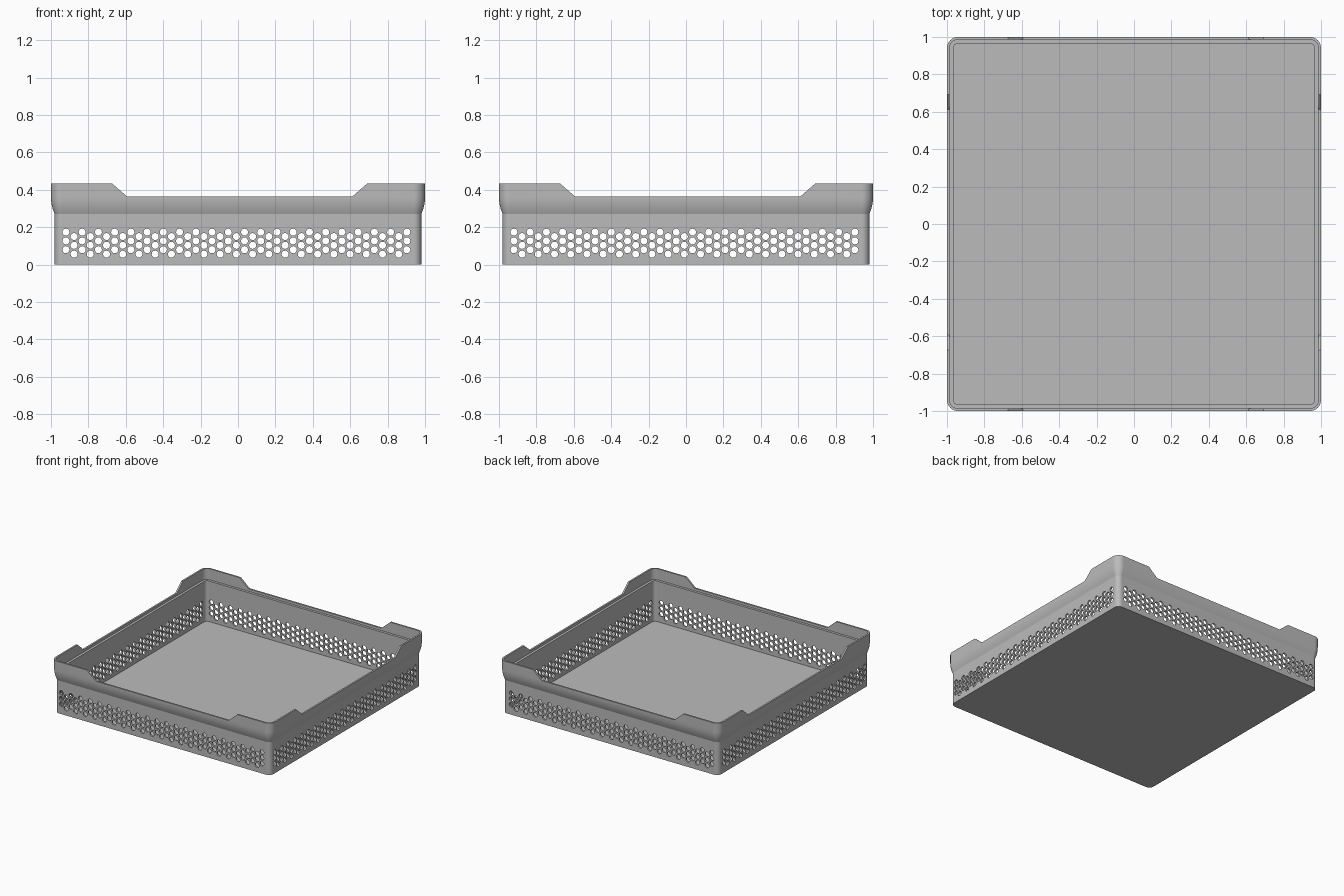
import bpy, bmesh, math

cube = bpy.data.objects.get("Cube")
if cube:
    bpy.data.objects.remove(cube, do_unlink=True)

grey = bpy.data.materials.new("plain grey")
grey.use_nodes = True
colour = (0.5, 0.5, 0.5, 1)
grey.diffuse_color = colour
grey.node_tree.nodes["Principled BSDF"].inputs["Base Color"].default_value = colour


def make_object(name, bm):
    bmesh.ops.recalc_face_normals(bm, faces=bm.faces[:])
    mesh = bpy.data.meshes.new(name)
    bm.to_mesh(mesh)
    bm.free()
    mesh.materials.append(grey)
    obj = bpy.data.objects.new(name, mesh)
    bpy.context.scene.collection.objects.link(obj)
    return obj


def rounded_square(bm, half, z, steps=8):
    """Ring of vertices; the corner radius follows the offset of the wall."""
    r = half - 0.94
    ring = []
    for corner in range(4):
        mid = math.radians(45 + 90 * corner)
        cx = math.copysign(half - r, math.cos(mid))
        cy = math.copysign(half - r, math.sin(mid))
        for i in range(steps + 1):
            a = math.radians(90 * (corner + i / steps))
            ring.append(bm.verts.new((cx + r * math.cos(a), cy + r * math.sin(a), z)))
    return ring


def add_prism(bm, outline, along_x):
    """Long prism running through both opposite walls."""
    ends = []
    for w in (-1.2, 1.2):
        ends.append([bm.verts.new((w, u, z) if along_x else (u, w, z)) for u, z in outline])
    n = len(outline)
    bm.faces.new(ends[0])
    bm.faces.new(ends[1][::-1])
    for i in range(n):
        j = (i + 1) % n
        bm.faces.new((ends[0][i], ends[1][i], ends[1][j], ends[0][j]))


# Tray shell: outer wall, curved flare, rim, inner ledge and floor
flare = []
for i in range(5):
    t = i / 4
    flare.append((0.98 + 0.02 * (1 - (1 - t) ** 2), 0.27 + 0.09 * t))
profile = [(0.98, 0)] + flare + [(1, 0.435), (0.986, 0.435), (0.986, 0.345),
                                 (0.966, 0.345), (0.966, 0.012)]
bm = bmesh.new()
rings = [rounded_square(bm, h, z) for h, z in profile]
for low, high in zip(rings, rings[1:]):
    for i in range(len(low)):
        j = (i + 1) % len(low)
        bm.faces.new((low[i], low[j], high[j], high[i]))
bm.faces.new(rings[0][::-1])
bm.faces.new(rings[-1])
tray = make_object("stacking_tray", bm)

# Rim notches and staggered ventilation holes, cut through each pair of walls
notch = [(-0.594, 0.365), (0.612, 0.365), (0.772, 0.505), (-0.754, 0.505)]
bpy.context.view_layer.objects.active = tray
tray.select_set(True)
for name, along_x in (("front_back_cutter", False), ("side_cutter", True)):
    bm = bmesh.new()
    add_prism(bm, notch, along_x)
    for column in range(43):
        u = -0.92 + 0.0434 * column
        for row in range(3):
            z = 0.174 - 0.047 * (row + 0.5 * (column % 2))
            hole = []
            for k in range(12):
                a = math.tau * k / 12
                hole.append((u + 0.019 * math.cos(a), z + 0.019 * math.sin(a)))
            add_prism(bm, hole, along_x)
    cutter = make_object(name, bm)
    cutter.hide_render = True
    cut = tray.modifiers.new(name, "BOOLEAN")
    cut.operation = "DIFFERENCE"
    cut.solver = "EXACT"
    cut.object = cutter
    bpy.ops.object.modifier_apply(modifier=cut.name)
    bpy.data.objects.remove(cutter, do_unlink=True)

# Smooth corners and flare, crisp edges elsewhere
bpy.ops.object.shade_smooth_by_angle(angle=math.radians(15))
weighted = tray.modifiers.new("weighted normals", "WEIGHTED_NORMAL")
weighted.keep_sharp = True
